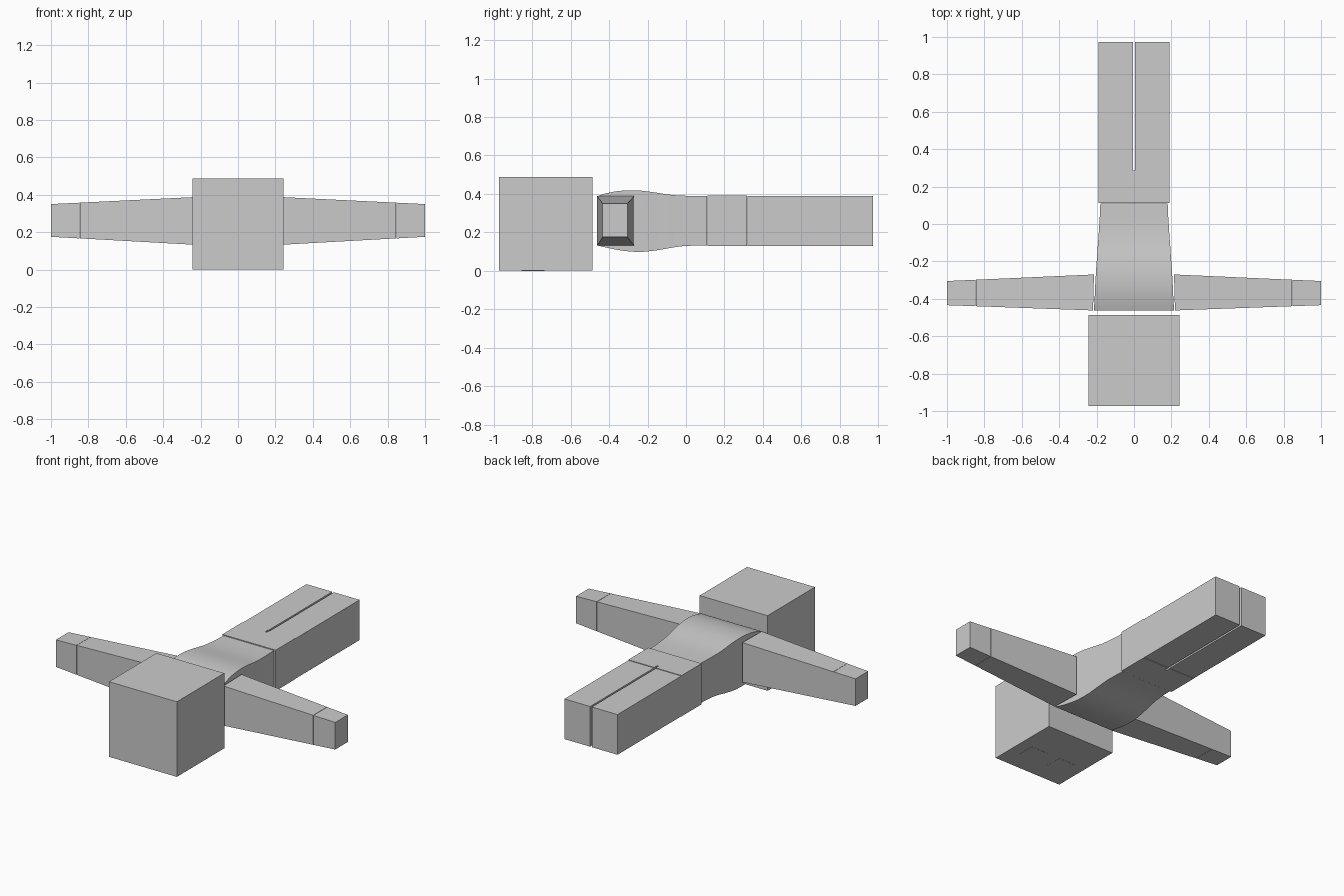
import bpy, bmesh, math

if "Cube" in bpy.data.objects:
    bpy.data.objects.remove(bpy.data.objects["Cube"])


def finish(name, bm, smooth=False):
    bmesh.ops.recalc_face_normals(bm, faces=bm.faces)
    mesh = bpy.data.meshes.new(name)
    bm.to_mesh(mesh)
    bm.free()
    ob = bpy.data.objects.new(name, mesh)
    bpy.context.collection.objects.link(ob)
    if smooth:
        bpy.ops.object.select_all(action='DESELECT')
        ob.select_set(True)
        bpy.context.view_layer.objects.active = ob
        bpy.ops.object.shade_smooth_by_angle(angle=math.radians(30))
    return ob


def loft(name, rings, smooth=False):
    """Skin a list of point rings and cap both ends."""
    bm = bmesh.new()
    loops = [[bm.verts.new(p) for p in ring] for ring in rings]
    n = len(loops[0])
    for a, b in zip(loops, loops[1:]):
        for i in range(n):
            j = (i + 1) % n
            bm.faces.new((a[i], a[j], b[j], b[i]))
    bm.faces.new(loops[0])
    bm.faces.new(loops[-1])
    return finish(name, bm, smooth)


def box(name, x0, x1, y0, y1, z0, z1):
    return loft(name, [[(x0, y0, z), (x1, y0, z), (x1, y1, z), (x0, y1, z)]
                       for z in (z0, z1)])


# Head, face down
box("head", -0.243, 0.243, -0.972, -0.487, 0.001, 0.487)

# Torso: y, half width, bottom z, top z
sections = [(-0.462, 0.214, 0.132, 0.388), (-0.42, 0.212, 0.122, 0.402),
            (-0.37, 0.209, 0.111, 0.413), (-0.32, 0.207, 0.103, 0.418),
            (-0.27, 0.204, 0.099, 0.419), (-0.22, 0.201, 0.099, 0.416),
            (-0.17, 0.197, 0.104, 0.409), (-0.12, 0.194, 0.112, 0.401),
            (-0.07, 0.190, 0.121, 0.394), (-0.02, 0.187, 0.128, 0.391),
            (0.04, 0.183, 0.131, 0.389), (0.11, 0.180, 0.131, 0.389)]
loft("torso", [[(-w, y, b), (w, y, b), (w, y, t), (-w, y, t)]
               for y, w, b, t in sections], smooth=True)

# Hips with a slot between the legs
g, w = 0.006, 0.191
outline = [(-w, 0.113), (w, 0.113), (w, 0.317), (g, 0.317),
           (g, 0.287), (-g, 0.287), (-g, 0.317), (-w, 0.317)]
loft("hips", [[(x, y, z) for x, y in outline] for z in (0.129, 0.393)])


def arm_ring(x, skew=0.0):
    """Tapering arm section at distance x from the centre line."""
    t = (x - 0.216) / (1.0 - 0.216)
    y0, y1 = -0.462 + 0.028 * t, -0.27 - 0.035 * t
    z0, z1 = 0.132 + 0.043 * t, 0.388 - 0.038 * t
    return [(x + skew, y0, z0), (x, y1, z0), (x, y1, z1), (x + skew, y0, z1)]


for side, s in (("left", -1), ("right", 1)):
    def flip(rings):
        return [[(s * x, y, z) for x, y, z in r] for r in rings]

    # Arm and hand
    loft(side + "_arm", flip([arm_ring(0.214, 0.005), arm_ring(0.846)]))
    loft(side + "_hand", flip([arm_ring(0.848), arm_ring(1.0)]))
    # Leg
    box(side + "_leg", *sorted((s * g, s * 0.19)), 0.319, 0.972, 0.13, 0.39)
    # Eye plate on the underside of the head
    box(side + "_eye", *sorted((s * 0.045, s * 0.165)), -0.855, -0.735, 0.0, 0.004)
